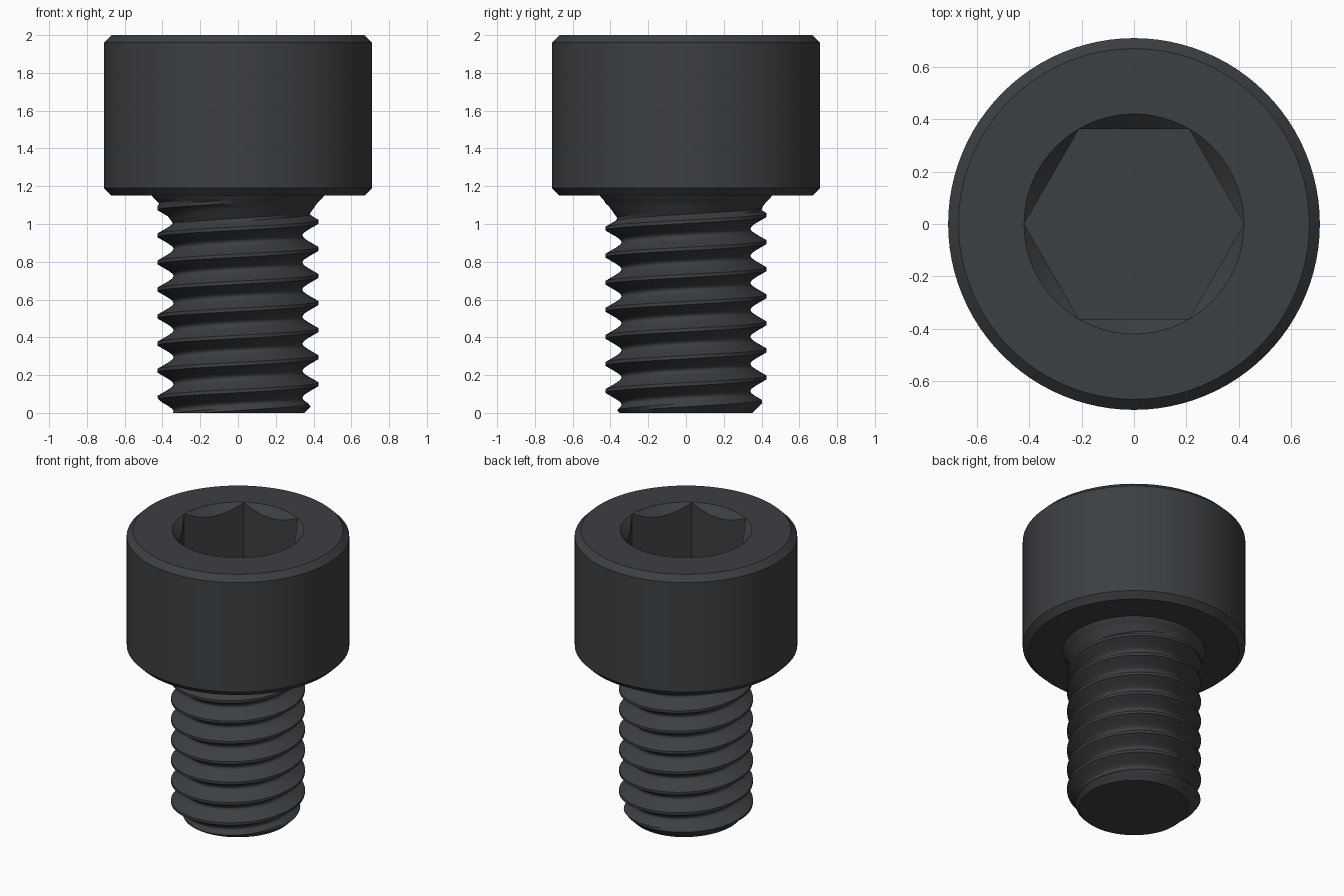
import bpy, bmesh
from math import pi, sin, cos, radians, floor

if "Cube" in bpy.data.objects:
    bpy.data.objects.remove(bpy.data.objects["Cube"])

SEGS = 96
PITCH, MAJOR, MINOR = 0.1433, 0.427, 0.342
HEAD_Z, TOP, NECK = 1.15, 2.0, 0.455

black = bpy.data.materials.new("black_steel")
black.diffuse_color = (0.045, 0.05, 0.055, 1)
black.use_nodes = True
black.node_tree.nodes["Principled BSDF"].inputs["Base Color"].default_value = black.diffuse_color


def polar(r, a, z):
    return (r * cos(a), r * sin(a), z)


def finish(bm, name):
    """Weld, tidy and turn a bmesh into a smooth-shaded object."""
    bmesh.ops.remove_doubles(bm, verts=bm.verts, dist=1e-5)
    me = bpy.data.meshes.new(name)
    bm.to_mesh(me)
    bm.free()
    me.materials.append(black)
    ob = bpy.data.objects.new(name, me)
    bpy.context.collection.objects.link(ob)
    bpy.ops.object.select_all(action='DESELECT')
    ob.select_set(True)
    bpy.context.view_layer.objects.active = ob
    bpy.ops.object.shade_smooth_by_angle(angle=radians(30))


# Cap head: revolved profile that turns into a hexagon inside the socket
def head_profile(a):
    corner = 0.42
    h = corner * cos(pi / 6) / cos(a % (pi / 3) - pi / 6)
    return [(NECK, HEAD_Z), (0.67, HEAD_Z), (0.71, 1.19), (0.71, 1.96),
            (0.67, TOP), (corner, TOP), (h, TOP - (corner - h)), (h, 1.57)]


bm = bmesh.new()
cols = []
for j in range(SEGS):
    a = 2 * pi * j / SEGS
    cols.append([bm.verts.new(polar(r, a, z)) for r, z in head_profile(a)])
for j in range(SEGS):
    c, d = cols[j], cols[(j + 1) % SEGS]
    for k in range(len(c) - 1):
        bm.faces.new((c[k], d[k], d[k + 1], c[k + 1]))
bm.faces.new([c[-1] for c in cols])  # socket floor
finish(bm, "cap_head")


# Threaded shank: helical grid with a tip chamfer and a run-out under the head
def thread_radius(a, z):
    t = (z - 0.08) / PITCH - (a - pi) / (2 * pi)
    t = abs(t - floor(t + 0.5))               # 0 at crest, 0.5 at root
    r = MAJOR - 0.248 * max(0, t - 0.0625)
    root = MINOR + 0.012 * ((0.5 - t) / 0.13) ** 2
    r = max(r, root) if t > 0.37 else r
    r = max(r, MINOR + 0.7 * max(0, z - 1.0))  # run-out
    if z > 1.11:                               # flare into the head
        f = (z - 1.11) / (HEAD_Z - 1.11)
        r += (NECK - r) * f * f
    return min(r, 0.35 + z)


knots = [-0.5, -0.46, -0.42, -0.38, -0.28, -0.17, -0.0625,
         0.0625, 0.17, 0.28, 0.38, 0.42, 0.46]
M = len(knots)
rows = [0.08 + PITCH * (n + t - 0.5) for n in range(-2, 10) for t in knots]

bm = bmesh.new()
cols = []
for j in range(SEGS + 1):
    a = 2 * pi * j / SEGS
    zs = [min(max(z + PITCH * j / SEGS, 0), HEAD_Z) for z in rows]
    cols.append([bm.verts.new(polar(thread_radius(a, z), a, z)) for z in zs])
for c, d in zip(cols, cols[1:]):
    for k in range(len(rows) - 1):
        bm.faces.new((c[k], d[k], d[k + 1], c[k + 1]))
bmesh.ops.remove_doubles(bm, verts=bm.verts, dist=1e-5)
tip = [e for e in bm.edges if e.is_boundary and all(v.co.z < 1e-4 for v in e.verts)]
bmesh.ops.holes_fill(bm, edges=tip, sides=0)
bmesh.ops.recalc_face_normals(bm, faces=bm.faces)
finish(bm, "threaded_shank")
